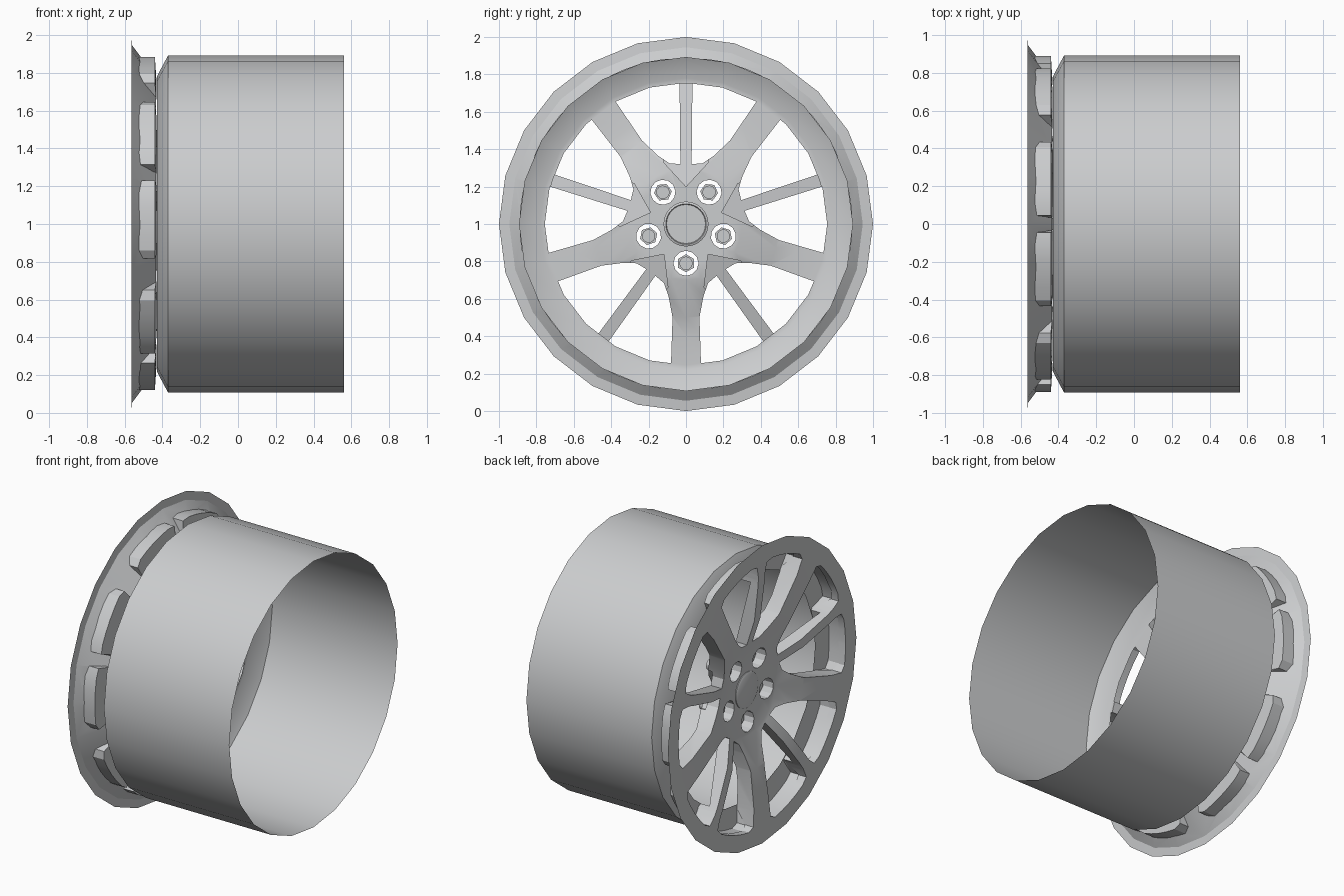
import bpy, bmesh, math
from mathutils import Vector

if "Cube" in bpy.data.objects:
    bpy.data.objects.remove(bpy.data.objects["Cube"])

metal = bpy.data.materials.new("grey metal")
metal.use_nodes = True
grey = (0.6, 0.61, 0.62, 1)
metal.diffuse_color = grey
metal.node_tree.nodes["Principled BSDF"].inputs["Base Color"].default_value = grey

CENTRE = Vector((0, 0, 1))
SIDES = 24
STEP = math.tau / 5
THIN = [math.pi / 2 + k * STEP for k in range(5)]
WIDE = [a + STEP / 2 for a in THIN]


def place(u, v, x, a):
    """Point at radius u along a spoke direction, offset v sideways."""
    c, s = math.cos(a), math.sin(a)
    return Vector((x, u * c - v * s, 1 + u * s + v * c))


def finish(name, bm):
    bmesh.ops.remove_doubles(bm, verts=bm.verts, dist=0.0001)
    bmesh.ops.recalc_face_normals(bm, faces=bm.faces)
    mesh = bpy.data.meshes.new(name)
    bm.to_mesh(mesh)
    bm.free()
    obj = bpy.data.objects.new(name, mesh)
    bpy.context.collection.objects.link(obj)
    mesh.materials.append(metal)
    return obj


def smooth(obj, angle=30):
    bpy.ops.object.select_all(action='DESELECT')
    obj.select_set(True)
    bpy.context.view_layer.objects.active = obj
    bpy.ops.object.shade_smooth_by_angle(angle=math.radians(angle))


def lathe(name, profile, sides=SIDES):
    """Revolve (radius, x) points around the axle."""
    bm = bmesh.new()
    vs = [bm.verts.new((x, 0, 1 + r)) for r, x in profile]
    es = [bm.edges.new(p) for p in zip(vs, vs[1:])]
    bmesh.ops.spin(bm, geom=vs + es, cent=CENTRE, axis=(1, 0, 0),
                   angle=math.tau, steps=sides, use_merge=True)
    return finish(name, bm)


def prism(bm, points, a, x_front, x_back):
    """Closed prism through the wheel face; x_front depends on radius."""
    front = [bm.verts.new(place(u, v, x_front(u), a)) for u, v in points]
    back = [bm.verts.new(place(u, v, x_back, a)) for u, v in points]
    bm.faces.new(front)
    bm.faces.new(back[::-1])
    n = len(points)
    for i in range(n):
        j = (i + 1) % n
        bm.faces.new((front[i], back[i], back[j], front[j]))


def circle(u, r, n):
    return [(u + r * math.cos(math.tau * i / n), r * math.sin(math.tau * i / n))
            for i in range(n)]


def polar(r, degrees):
    t = math.radians(degrees)
    return (r * math.cos(t), r * math.sin(t))


# Open barrel with its inner shoulder
barrel = lathe("barrel", [(0.893, 0.56), (0.893, -0.37), (0.78, -0.43), (0.755, -0.43)])
smooth(barrel)

# Dished wheel face, solid before cutting
face = lathe("spoked_face", [
    (0, -0.45), (0.14, -0.45), (0.3, -0.465), (0.5, -0.53), (0.75, -0.56),
    (0.88, -0.565), (1.0, -0.565), (0.945, -0.56), (0.78, -0.435), (0.6, -0.435),
    (0.5, -0.42), (0.3, -0.34), (0, -0.34)])

# Ten windows and five bolt holes
arc = [polar(0.885, d) for d in (27, 22, 17, 12, 7)]
window = [(0.32, 0.03), (0.325, 0.09), (0.366, 0.15), (0.446, 0.235),
          (0.654, 0.376), polar(0.86, 29.8)] + arc + [polar(0.87, 3.4), (0.8, 0.035)]
bm = bmesh.new()
for a in THIN:
    for side in (1, -1):
        prism(bm, [(u, v * side) for u, v in window], a, lambda u: -0.8, 0.0)
for a in WIDE:
    prism(bm, circle(0.21, 0.067, 12), a, lambda u: -0.8, 0.0)
openings = finish("opening_cutter", bm)

# Sloping relief behind each thin spoke
relief = [(0.2, 0), (0.33, 0.12), (0.75, 0.12), (0.75, -0.12), (0.33, -0.12)]
bm = bmesh.new()
for a in THIN:
    prism(bm, relief, a, lambda u: -0.36 - 0.26 * (u - 0.2), 0.0)
reliefs = finish("relief_cutter", bm)

for cutter in (openings, reliefs):
    cutter.hide_render = True
    mod = face.modifiers.new(cutter.name, 'BOOLEAN')
    mod.operation = 'DIFFERENCE'
    mod.solver = 'EXACT'
    mod.object = cutter
bpy.context.view_layer.update()
cut = bpy.data.meshes.new_from_object(face.evaluated_get(bpy.context.evaluated_depsgraph_get()))
face.modifiers.clear()
face.data = cut
for cutter in (openings, reliefs):
    bpy.data.objects.remove(cutter)
smooth(face, 25)

# Pocket walls at the outer end of every window, joining the barrel
wall = [(0.765, 30.6), (0.865, 30.2), (0.89, 27), (0.89, 22), (0.89, 17),
        (0.89, 12), (0.89, 7), (0.88, 2.9), (0.765, 2.5)]
bm = bmesh.new()
for a in THIN:
    for side in (1, -1):
        rows = []
        for x, limit in ((-0.55, 1), (-0.44, 1), (-0.432, 0.765)):
            pts = [polar(min(r, limit), d) for r, d in wall]
            rows.append([bm.verts.new(place(u, v * side, x, a)) for u, v in pts])
        for low, high in zip(rows, rows[1:]):
            for i in range(len(wall) - 1):
                bm.faces.new((low[i], low[i + 1], high[i + 1], high[i]))
smooth(finish("window_pockets", bm), 20)

# Centre cap, raised a little on both sides
cap = lathe("centre_cap", [(0, -0.462), (0.105, -0.462), (0.12, -0.455),
                           (0.12, -0.325), (0.108, -0.32), (0.104, -0.328), (0, -0.328)], 32)
smooth(cap)

# Wheel bolts: hexagonal head and shank in each hole
bm = bmesh.new()
for a in WIDE:
    prism(bm, circle(0.21, 0.048, 6), a, lambda u: -0.40, -0.33)
    prism(bm, circle(0.21, 0.036, 12), a, lambda u: -0.33, -0.26)
smooth(finish("wheel_bolts", bm))
